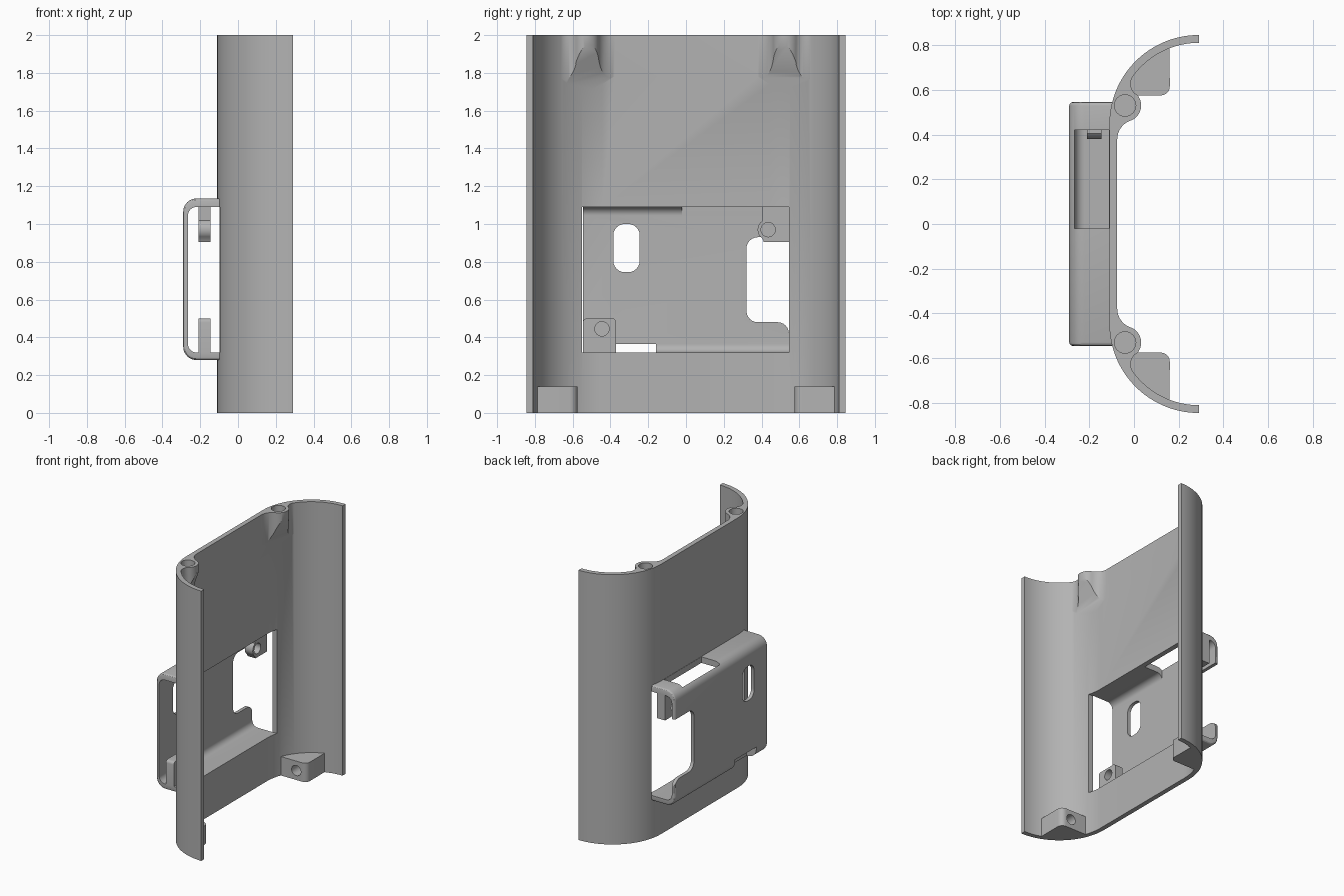
import bpy, bmesh, math
from math import cos, sin, radians
from mathutils import Vector

cube = bpy.data.objects.get("Cube")
if cube:
    bpy.data.objects.remove(cube, do_unlink=True)

grey = bpy.data.materials.new("plain_grey")
grey.use_nodes = True
grey.diffuse_color = (0.45, 0.45, 0.45, 1)
grey.node_tree.nodes["Principled BSDF"].inputs["Base Color"].default_value = (0.45, 0.45, 0.45, 1)


def arc(cx, cy, r, a0, a1, n=10):
    angles = [radians(a0 + (a1 - a0) * i / n) for i in range(n + 1)]
    return [(cx + r * cos(a), cy + r * sin(a)) for a in angles]


def rounded(u0, v0, u1, v1, r):
    """Rectangle outline with rounded corners."""
    return (arc(u1 - r, v1 - r, r, 0, 90, 6) + arc(u0 + r, v1 - r, r, 90, 180, 6)
            + arc(u0 + r, v0 + r, r, 180, 270, 6) + arc(u1 - r, v0 + r, r, 270, 360, 6))


def prism(name, pts, axis, lo, hi, edit=None):
    """Extrude an outline along an axis: x uses (y, z), y uses (x, z), z uses (x, y)."""
    place = {"x": lambda p, t: (t, p[0], p[1]),
             "y": lambda p, t: (p[0], t, p[1]),
             "z": lambda p, t: (p[0], p[1], t)}[axis]
    bm = bmesh.new()
    low = [bm.verts.new(place(p, lo)) for p in pts]
    high = [bm.verts.new(place(p, hi)) for p in pts]
    bm.faces.new(low)
    bm.faces.new(high)
    for i in range(len(pts)):
        j = (i + 1) % len(pts)
        bm.faces.new((low[i], low[j], high[j], high[i]))
    if edit:
        edit(bm, low)
    bmesh.ops.recalc_face_normals(bm, faces=bm.faces)
    mesh = bpy.data.meshes.new(name)
    bm.to_mesh(mesh)
    bm.free()
    mesh.materials.append(grey)
    obj = bpy.data.objects.new(name, mesh)
    bpy.context.collection.objects.link(obj)
    return obj


def box(name, x0, x1, y0, y1, z0, z1):
    return prism(name, [(x0, y0), (x1, y0), (x1, y1), (x0, y1)], "z", z0, z1)


def combine(obj, others, operation="DIFFERENCE"):
    """Apply a boolean with each helper, then remove the helper."""
    for other in others:
        mod = obj.modifiers.new("combine", "BOOLEAN")
        mod.operation, mod.object, mod.solver = operation, other, "EXACT"
        bpy.context.view_layer.objects.active = obj
        bpy.ops.object.modifier_apply(modifier=mod.name)
        bpy.data.objects.remove(other, do_unlink=True)


def flip(pts, s):
    return [(x, s * y) for x, y in pts]


# Shell: flat back with a quarter-round wing on each side
CX, CY, R, T = 0.29, 0.445, 0.40, 0.035
outer = arc(CX, CY, R, 90, 180, 32)
inner = arc(CX, CY, R - T, 180, 90, 32)
outline = outer + flip(outer, -1)[::-1] + flip(inner, -1)[::-1] + inner
shell = prism("shell", outline, "z", 0, 2)

# Screw bosses at the top, with a sloping underside
boss_outline = (arc(0.015, 0.378, 0.09, 180, 110) + arc(-0.04, 0.53, 0.072, -70, 49, 16)
                + arc(0.045, 0.627, 0.06, 229, 143)
                + [(-0.015, 0.675), (-0.069, 0.576), (-0.092, 0.445), (-0.092, 0.378)])


def slope_underside(bm, low):
    for v in low:
        depth = (v.co.x + 0.07) * 0.967 - (abs(v.co.y) - 0.40) * 0.255
        v.co.z = 1.78 + 2.5 * depth


# Mounting blocks at the bottom, each with a sideways screw hole
block_outline = (arc(0.12, 0.615, 0.04, -90, 0, 6)
                 + arc(CX, CY, R - T / 2, 110, 158, 12) + [(-0.055, 0.575)])

for s in (1, -1):
    boss = prism("boss", flip(boss_outline, s), "z", 1.78, 2, slope_underside)
    block = prism("block", flip(block_outline, s), "z", 0, 0.14)
    # trim the wall-side corner of the block to its straight side
    combine(block, [box("trim", 0.16, 0.4, -1, 1, -0.1, 0.3)])
    combine(shell, [boss, block], "UNION")
    top_hole = prism("hole", arc(-0.04, s * 0.53, 0.048, 0, 345, 23), "z", 1.91, 2.1)
    side_hole = prism("hole", arc(0.075, 0.07, 0.038, 0, 345, 23), "y", s * 0.5, s * 0.66)
    combine(shell, [top_hole, side_hole])

# Window in the shell behind the bracket
combine(shell, [box("window", -0.2, 0.0, -0.55, 0.545, 0.32, 1.09)])

# Bracket: a C-shaped band, open at both ends
BX, Z0, Z1, W = -0.29, 0.28, 1.135, 0.545
band = ([(-0.095, Z1)] + arc(BX + 0.07, Z1 - 0.07, 0.07, 90, 180, 8)
        + arc(BX + 0.07, Z0 + 0.07, 0.07, 180, 270, 8) + [(-0.095, Z0)]
        + [(-0.095, 0.32)] + arc(BX + 0.07, 0.365, 0.045, 270, 180, 8)
        + arc(BX + 0.07, 1.045, 0.045, 180, 90, 8) + [(-0.095, 1.09)])


def soften_rims(bm, low):
    def on_rim(v):
        return v.co.z > 1.10 or v.co.z < 0.31 or v.co.x < -0.268
    rims = [e for e in bm.edges if abs(e.verts[0].co.y - e.verts[1].co.y) < 0.001
            and all(on_rim(v) for v in e.verts)
            and (e.verts[0].co - e.verts[1].co).length > 0.001
            and sum(abs(f.normal.y) > 0.5 for f in e.link_faces) == 1
            and not any(v.co.x > -0.10 and w.co.x > -0.10
                        for v, w in [e.verts])]
    bmesh.ops.bevel(bm, geom=rims, offset=0.016, segments=3, affect="EDGES", profile=0.5)


def prepare_band(bm, low):
    bmesh.ops.recalc_face_normals(bm, faces=bm.faces)
    bm.normal_update()
    soften_rims(bm, low)


bracket = prism("bracket", band, "y", -W, W, prepare_band)

# Openings in the bracket: slot, open-sided cutout, top and bottom notches
cutout = ([(0.70, 0.93)] + arc(0.38, 0.87, 0.06, 90, 180, 6)
          + arc(0.38, 0.54, 0.06, 180, 270, 6)
          + arc(0.485, 0.42, 0.06, 90, 0, 6) + [(0.70, 0.42)])
combine(bracket, [
    prism("slot", rounded(-0.385, 0.745, -0.245, 1.0, 0.06), "x", -0.4, -0.2),
    prism("cutout", cutout, "x", -0.4, -0.215),
    box("top_notch", -0.265, -0.112, -0.02, 0.42, 1.03, 1.3),
    box("bottom_notch", -0.4, -0.21, -0.41, -0.16, 0.2, 0.365)])

# Screw tabs hanging inside the bracket
upper = [(0.545, 1.10), (0.405, 1.10), (0.405, 1.018)] + arc(0.435, 0.97, 0.056, 122, 236, 8) \
    + [(0.412, 0.905), (0.545, 0.905)]
upper_tab = prism("upper_tab", upper, "x", -0.21, -0.145)
lower = [(-0.545, 0.31), (-0.37, 0.31)] + arc(-0.39, 0.48, 0.02, 0, 90, 4) \
    + arc(-0.525, 0.48, 0.02, 90, 180, 4)
lower_tab = prism("lower_tab", lower, "x", -0.21, -0.145)
for tab, y, z in ((upper_tab, 0.435, 0.97), (lower_tab, -0.445, 0.445)):
    combine(tab, [prism("hole", arc(y, z, 0.038, 0, 345, 23), "x", -0.3, -0.1)])

# Smooth curves, sharp edges
for obj in (shell, bracket, upper_tab, lower_tab):
    bpy.ops.object.select_all(action="DESELECT")
    obj.select_set(True)
    bpy.context.view_layer.objects.active = obj
    bpy.ops.object.shade_smooth_by_angle(angle=radians(30))
